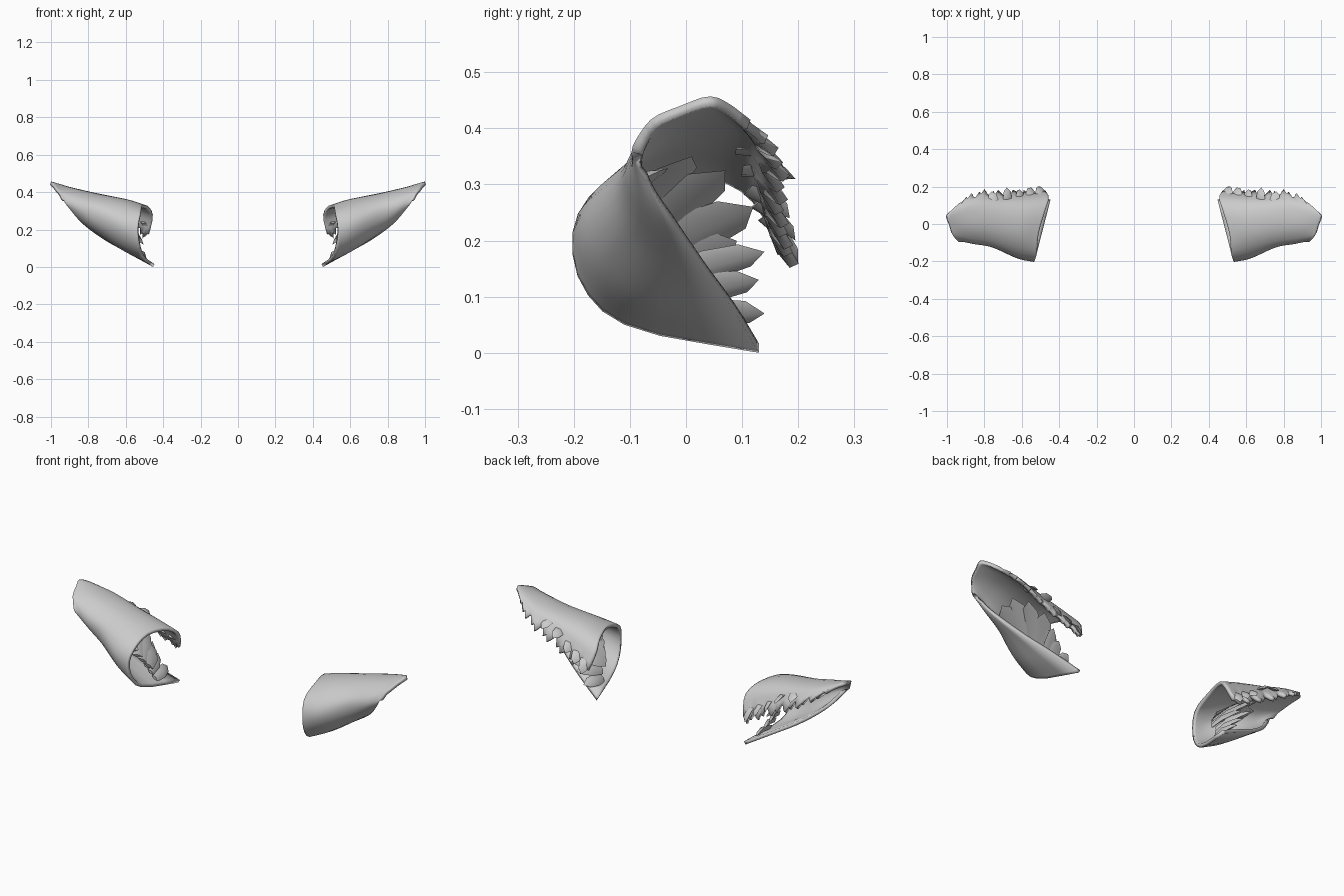
import bpy, bmesh, math
from mathutils import Vector

if "Cube" in bpy.data.objects:
    bpy.data.objects.remove(bpy.data.objects["Cube"])


def spline(pts, n):
    """Resample points smoothly to n positions (Catmull-Rom)."""
    p = [Vector(q) for q in pts]
    p = [2 * p[0] - p[1]] + p + [2 * p[-1] - p[-2]]
    out = []
    for i in range(n):
        u = i / (n - 1) * (len(p) - 3)
        k = min(int(u), len(p) - 4)
        t = u - k
        a, b, c, d = p[k:k + 4]
        out.append(0.5 * (2 * b + (c - a) * t + (2 * a - 5 * b + 4 * c - d) * t * t
                          + (3 * b - a - 3 * c + d) * t ** 3))
    return out


def finish(name, bm, thickness=0):
    me = bpy.data.meshes.new(name)
    bm.to_mesh(me)
    bm.free()
    ob = bpy.data.objects.new(name, me)
    bpy.context.collection.objects.link(ob)
    if thickness:
        sol = ob.modifiers.new("thickness", 'SOLIDIFY')
        sol.thickness = thickness
        sol.offset = -1
    ob.modifiers.new("pair", 'MIRROR').use_mirror_merge = False
    bpy.ops.object.select_all(action='DESELECT')
    ob.select_set(True)
    bpy.context.view_layer.objects.active = ob
    bpy.ops.object.shade_smooth_by_angle(angle=math.radians(45))
    return ob


# Curled ear shell: C-shaped sections from the wide base to the tip,
# each running from the lower rim round the front to the upper back edge
base = [(.455, .13, 0), (.51, -.09, .042), (.53, -.18, .11), (.535, -.203, .21),
        (.52, -.16, .29), (.51, -.05, .33), (.475, .07, .32), (.455, .14, .27), (.475, .18, .18)]
low = [(.59, .085, .075), (.62, -.08, .095), (.63, -.16, .16), (.62, -.185, .24),
       (.61, -.14, .31), (.60, -.05, .355), (.58, .06, .355), (.56, .13, .31), (.57, .165, .23)]
mid = [(.72, .03, .148), (.74, -.06, .175), (.76, -.11, .23), (.76, -.125, .295),
       (.76, -.10, .345), (.755, -.03, .385), (.74, .06, .39), (.71, .12, .36), (.70, .155, .29)]
high = [(.83, -.025, .23), (.85, -.065, .255), (.86, -.095, .29), (.87, -.105, .33),
        (.875, -.085, .375), (.88, -.02, .415), (.87, .06, .42), (.85, .12, .40), (.82, .155, .35)]
tip = [(.90, -.07, .31), (.92, -.09, .335), (.935, -.097, .36), (.95, -.083, .39),
       (.97, -.057, .42), (.985, -.01, .44), (1.0, .04, .457), (.975, .075, .445), (.93, .115, .415)]
NS, NT = 37, 22
rings = [spline(s, NT) for s in (base, low, mid, high, tip)]
rails = [spline([r[j] for r in rings], NS) for j in range(NT)]
# Ragged fur along the upper back edge
saw = [0, .022, .036, .008, .026, -.008]
for i in range(2, NS - 1):
    direction = (rails[-1][i] - rails[-4][i]).normalized()
    k = saw[i % 6]
    rails[-1][i] += direction * k + Vector((.2 * k, .25 * k, 0))
    rails[-2][i] += direction * k * .4
bm = bmesh.new()
grid = [[bm.verts.new(p) for p in rail] for rail in rails]
for j in range(NT - 1):
    for i in range(NS - 1):
        bm.faces.new((grid[j][i], grid[j][i + 1], grid[j + 1][i + 1], grid[j + 1][i]))
finish("ear_shell", bm, 0.018)


def fur_fan(name, roots, tips, width, thick):
    """Row of pointed overlapping fur locks from a root line to the tips."""
    bm = bmesh.new()
    n = len(tips)
    starts = spline(roots, n)
    tips = [Vector(t) for t in tips]
    for i in range(n):
        a, b = starts[i], tips[i]
        along = b - a
        side = tips[min(i + 1, n - 1)] - tips[max(i - 1, 0)]
        side = (side - side.project(along)).normalized()
        up = along.cross(side).normalized()
        last = None
        for t, w in ((0, .7), (.4, 1), (.78, .8)):
            c = a + along * t + up * (.012 * math.sin(math.pi * t))
            ring = [bm.verts.new(c + side * width * w * x + up * thick * w * y)
                    for x, y in ((1, 0), (0, 1), (-1, 0), (0, -1))]
            if last:
                for k in range(4):
                    bm.faces.new((last[k], last[(k + 1) % 4], ring[(k + 1) % 4], ring[k]))
            else:
                bm.faces.new(ring[::-1])
            last = ring
        end = bm.verts.new(b)
        for k in range(4):
            bm.faces.new((last[k], last[(k + 1) % 4], end))
    bmesh.ops.recalc_face_normals(bm, faces=bm.faces)
    finish(name, bm)


# Inner fur: large upper fan, small lower fan, and locks beneath the back flap
fur_fan("inner_fur_upper", [(.60, -.11, .25), (.56, -.08, .20), (.52, -.04, .14)],
        [(.79, -.045, .325), (.77, .01, .35), (.72, .07, .325), (.66, .12, .26), (.60, .09, .20)],
        .05, .013)
fur_fan("inner_fur_lower", [(.54, -.03, .13), (.51, .0, .06)],
        [(.62, .14, .18), (.58, .13, .13), (.53, .14, .07)], .032, .013)
fur_fan("back_edge_fur", [(.75, .09, .36), (.62, .11, .29), (.51, .135, .24)],
        [(.76, .175, .33), (.68, .195, .31), (.61, .185, .24), (.55, .195, .20), (.50, .20, .16)],
        .027, .010)
